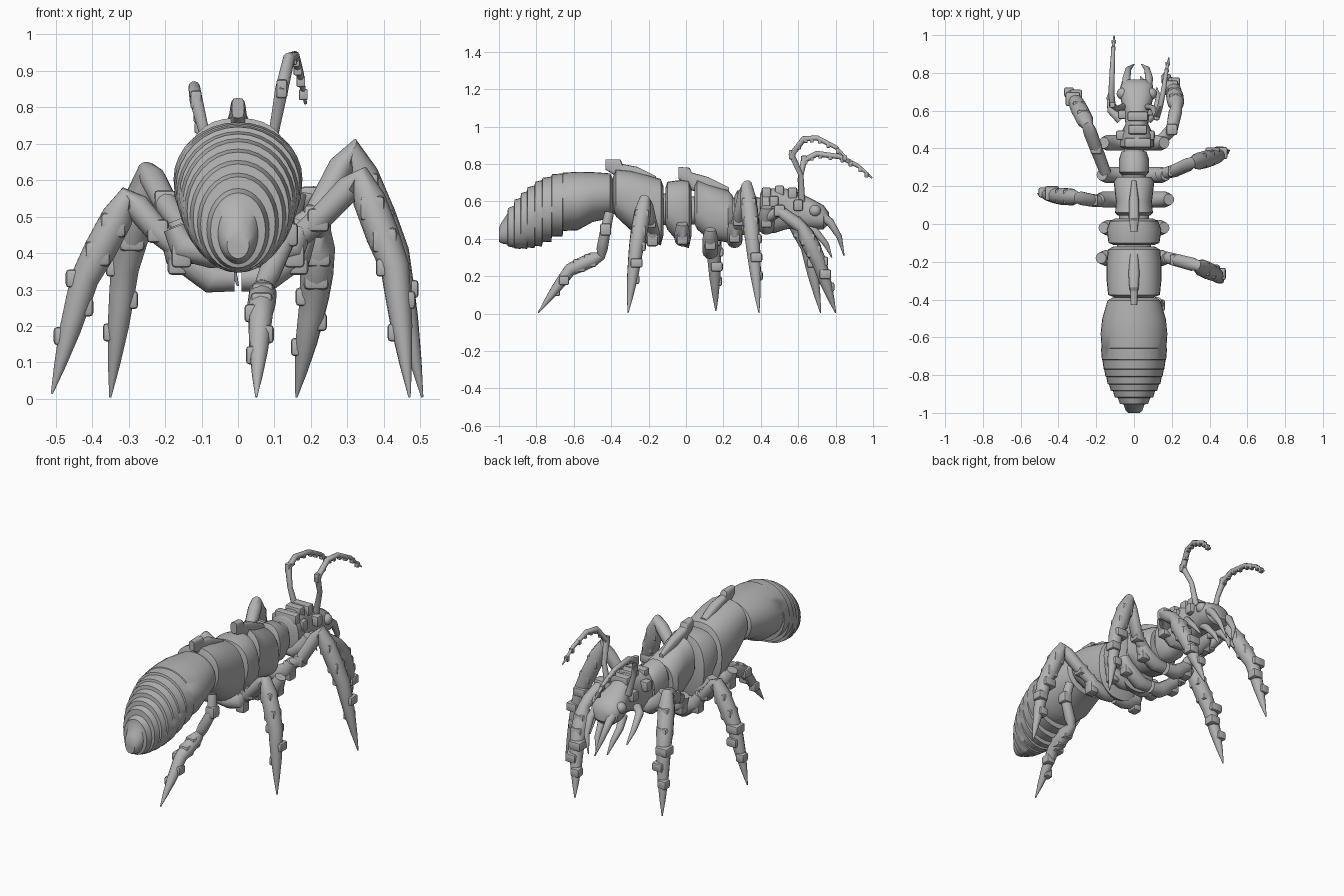
import bpy, bmesh, math
from mathutils import Vector, Quaternion

if "Cube" in bpy.data.objects:
    bpy.data.objects.remove(bpy.data.objects["Cube"])

GREY = (0.45, 0.45, 0.45, 1)
shell = bpy.data.materials.new("shell grey")
shell.use_nodes = True
shell.diffuse_color = GREY
shell.node_tree.nodes["Principled BSDF"].inputs["Base Color"].default_value = GREY


def finish(name, bm, angle=40):
    bmesh.ops.recalc_face_normals(bm, faces=bm.faces)
    mesh = bpy.data.meshes.new(name)
    bm.to_mesh(mesh)
    bm.free()
    mesh.materials.append(shell)
    obj = bpy.data.objects.new(name, mesh)
    bpy.context.collection.objects.link(obj)
    bpy.ops.object.select_all(action="DESELECT")
    obj.select_set(True)
    bpy.context.view_layer.objects.active = obj
    bpy.ops.object.shade_smooth_by_angle(angle=math.radians(angle))
    return obj


def skin(bm, rings):
    n = len(rings[0])
    for a, b in zip(rings, rings[1:]):
        for i in range(n):
            bm.faces.new((a[i], a[(i + 1) % n], b[(i + 1) % n], b[i]))
    bm.faces.new(rings[0])
    bm.faces.new(rings[-1])


def power(v, e):
    return math.copysign(abs(v) ** e, v)


# Body piece lofted along y; stations are (y, bottom, top, half width)
def loft(name, stations, sides=28, e=0.85, cx=0):
    bm = bmesh.new()
    rings = []
    for y, lo, hi, w in stations:
        ring = []
        for i in range(sides):
            a = math.tau * i / sides
            ring.append(bm.verts.new((cx + w * power(math.cos(a), e), y,
                                      (lo + hi) / 2 + (hi - lo) / 2 * power(math.sin(a), e))))
        rings.append(ring)
    skin(bm, rings)
    return finish(name, bm)


# Round limb swept along a path; each point is (x, y, z, radius)
def add_tube(bm, pts, sides=12):
    pos = [Vector(p[:3]) for p in pts]
    q, last, rings = Quaternion(), Vector((0, 0, 1)), []
    for i, p in enumerate(pos):
        t = (pos[min(i + 1, len(pos) - 1)] - pos[max(i - 1, 0)]).normalized()
        q = last.rotation_difference(t) @ q
        last = t
        rings.append([bm.verts.new(p + q @ Vector((math.cos(math.tau * k / sides),
                      math.sin(math.tau * k / sides), 0)) * pts[i][3]) for k in range(sides)])
    skin(bm, rings)


# Blocky rounded knuckle
def add_knuckle(bm, centre, size):
    verts = bmesh.ops.create_cube(bm, size=1)["verts"]
    bmesh.ops.scale(bm, vec=size, verts=verts)
    bmesh.ops.translate(bm, vec=centre, verts=verts)
    edges = list({e for v in verts for e in v.link_edges})
    bmesh.ops.bevel(bm, geom=edges, offset=min(size) * 0.2, segments=2,
                    affect="EDGES", profile=0.5)


def tube(name, pts):
    bm = bmesh.new()
    add_tube(bm, pts)
    return finish(name, bm, 50)


# Abdomen: smooth front, stepped plates toward the tail
profile = [(-.39, .54, .72, .115), (-.405, .51, .75, .14), (-.5, .49, .757, .168),
           (-.6, .455, .757, .172), (-.7, .41, .745, .17), (-.78, .365, .715, .155),
           (-.85, .35, .665, .135), (-.91, .35, .605, .1), (-.96, .365, .54, .06),
           (-1, .385, .46, .03)]


def sample(y):
    for a, b in zip(profile, profile[1:]):
        if b[0] <= y <= a[0]:
            f = (y - a[0]) / (b[0] - a[0])
            return [p + (r - p) * f for p, r in zip(a, b)]


breaks = [-.58, -.66, -.72, -.77, -.81, -.85, -.885, -.92, -.955]
stepped = profile[:3]
for y0, y1 in zip(breaks, breaks[1:]):
    _, lo, hi, w = sample(y0 * .6 + y1 * .4)
    _, lo2, hi2, w2 = sample(y0 * .4 + y1 * .6)
    stepped += [(y0, lo - .004, hi + .003, w + .005), (y1 + .003, lo2, hi2, w2)]
stepped += [(-.955, .37, .535, .055), (-.985, .375, .49, .045), profile[-1]]
loft("abdomen", stepped, 32, 1)

# Thorax, neck and head
loft("rear_thorax", [(-.39, .56, .73, .1), (-.375, .52, .77, .137), (-.3, .45, .765, .145),
                     (-.2, .39, .74, .145), (-.135, .365, .72, .138), (-.12, .42, .68, .11)])
loft("waist_joint", [(-.42, .54, .7, .09), (-.1, .47, .64, .09), (.1, .48, .62, .075),
                     (.3, .49, .62, .06), (.45, .5, .62, .05)])
loft("middle_thorax", [(-.11, .48, .67, .11), (-.1, .45, .705, .135), (-.03, .365, .715, .145),
                       (.015, .35, .71, .128), (.03, .42, .66, .1)])
loft("front_thorax", [(.045, .48, .68, .085), (.06, .45, .715, .1), (.12, .4, .69, .095),
                      (.225, .38, .66, .108), (.25, .42, .63, .09)])
loft("neck", [(.26, .46, .63, .065), (.275, .42, .66, .08), (.34, .42, .65, .08),
              (.385, .45, .62, .065)])
loft("head", [(.395, .48, .64, .06), (.41, .44, .665, .09), (.47, .43, .67, .09),
              (.53, .45, .67, .06), (.6, .46, .65, .07), (.68, .45, .61, .09),
              (.735, .45, .58, .085), (.765, .48, .54, .05)], cx=.015)
# Head plates
bm = bmesh.new()
for x, y, z, w in ((.02, .43, .645, .14), (.02, .5, .655, .1), (.02, .57, .645, .11),
                   (.07, .47, .6, .08), (-.05, .47, .6, .09), (-.04, .58, .58, .09),
                   (.08, .6, .58, .07)):
    add_knuckle(bm, (x, y, z), (w, .05, .06))
finish("head_plates", bm)

# Spines on the back
loft("rear_spine", [(-.43, .77, .825, .017), (-.35, .72, .825, .022), (-.34, .71, .8, .025),
                    (-.26, .7, .785, .03), (-.16, .67, .735, .022)], 16, .6)
loft("front_spine", [(-.04, .72, .785, .02), (.02, .68, .78, .025), (.03, .66, .755, .028),
                     (.12, .63, .73, .027), (.23, .6, .675, .012)], 16, .6)

# Coxae: paired hip stubs under the body, dipping at the middle
for y, x, z, dip in ((-.18, .155, .42, .02), (-.02, .14, .43, .03), (.13, .165, .4, .07),
                     (.26, .15, .44, .05), (.43, .14, .52, .06)):
    for side, label in ((1, "left"), (-1, "right")):
        bm = bmesh.new()
        add_tube(bm, [(side * .01, y, z - dip, .035), (side * .07, y, z - dip, .042),
                      (side * x, y, z, .042), (side * (x + .02), y, z + .05, .03)])
        add_knuckle(bm, (side * x, y, z - .02), (.055, .06, .08))
        finish(label + "_coxa", bm)

# Legs: hip, knee, shin, ankle and claw tip
legs = {
    "left_rear_leg": [(.12, -.41, .54), (.135, -.43, .45), (.07, -.455, .31),
                      (.062, -.62, .235), (.05, -.79, .005)],
    "left_middle_leg": [(.15, -.17, .43), (.22, -.19, .49), (.335, -.22, .61),
                        (.43, -.265, .36), (.47, -.31, .005)],
    "left_front_leg": [(.13, .26, .45), (.21, .28, .5), (.31, .325, .685),
                       (.43, .355, .4), (.505, .39, .005)],
    "left_fore_leg": [(.12, .42, .5), (.2, .5, .55), (.225, .62, .46),
                      (.21, .71, .28), (.16, .80, .005)],
    "right_middle_leg": [(-.16, .12, .41), (-.22, .125, .46), (-.3, .14, .555),
                         (-.42, .15, .33), (-.51, .16, .015)],
    "right_fore_leg": [(-.15, .27, .47), (-.2, .4, .54), (-.245, .52, .625),
                       (-.31, .65, .36), (-.35, .72, .005)],
}
for name, pts in legs.items():
    hip, thigh, knee, ankle, tip = [Vector(p) for p in pts]
    slim = .85 if "rear" in name else 1
    rows = [(hip, .03), (thigh, .034), (knee.lerp(thigh, .25), .036), (knee, .03),
            (knee.lerp(ankle, .25), .045), (knee.lerp(ankle, .65), .046), (ankle, .04),
            (ankle.lerp(tip, .2), .036), (ankle.lerp(tip, .45), .03),
            (ankle.lerp(tip, .75), .017), (tip, .003)]
    bm = bmesh.new()
    add_tube(bm, [(*p, r * slim) for p, r in rows])
    # Joint blocks alternate sides of the limb
    for i, f in enumerate((.0, .25, .5)):
        c = ankle.lerp(tip, f) + Vector((.014 if i % 2 else -.014, .012, 0)) * slim
        s = (.076 - .012 * i) * slim
        add_knuckle(bm, c, (s, s, .05))
    for f in (.35, .7):
        add_knuckle(bm, knee.lerp(ankle, f), (.07 * slim, .08 * slim, .07))
    add_knuckle(bm, thigh, (.06, .06, .065))
    finish(name, bm)

# Antennae with a beaded, serrated whip
antennae = {
    "left_antenna": [(.07, .62, .6), (.1, .615, .74), (.12, .565, .85), (.14, .63, .935),
                     (.155, .7, .94), (.17, .8, .89), (.185, .88, .81)],
    "right_antenna": [(-.06, .62, .6), (-.09, .61, .72), (-.115, .63, .82), (-.12, .7, .855),
                      (-.115, .82, .84), (-.11, .92, .79), (-.105, .995, .725)],
}
for name, pts in antennae.items():
    bm = bmesh.new()
    radii = (.018, .014, .018, .016, .014, .011, .004)
    add_tube(bm, [(*p, r) for p, r in zip(pts, radii)], 10)
    for a, b in zip(pts[2:], pts[3:]):
        for f in (.15, .6):
            c = Vector(a).lerp(Vector(b), f)
            add_knuckle(bm, c - Vector((0, 0, .008)), (.024, .02, .03))
    add_knuckle(bm, pts[2], (.03, .03, .05))
    finish(name, bm)

# Mouthparts, eyes and cheek palps
for side, label in ((1, "left"), (-1, "right")):
    tube(label + "_mandible", [(.015 + side * .05, .70, .54, .028), (.02 + side * .06, .77, .49, .022),
                               (.02 + side * .05, .82, .41, .015), (.02 + side * .02, .845, .31, .003)])
    tube(label + "_palp", [(side * .04, .64, .48, .025), (side * .06, .70, .43, .02),
                           (side * .05, .75, .37, .015), (side * .035, .78, .3, .003)])
    tube(label + "_feeler", [(side * .07, .55, .5, .025), (side * .12, .6, .5, .022),
                             (side * .13, .67, .43, .015), (side * .12, .72, .36, .004)])
    bm = bmesh.new()
    bmesh.ops.create_uvsphere(bm, u_segments=16, v_segments=10, radius=.032)
    bmesh.ops.translate(bm, vec=(.015 + side * .075, .69, .55), verts=bm.verts)
    finish(label + "_eye", bm)
